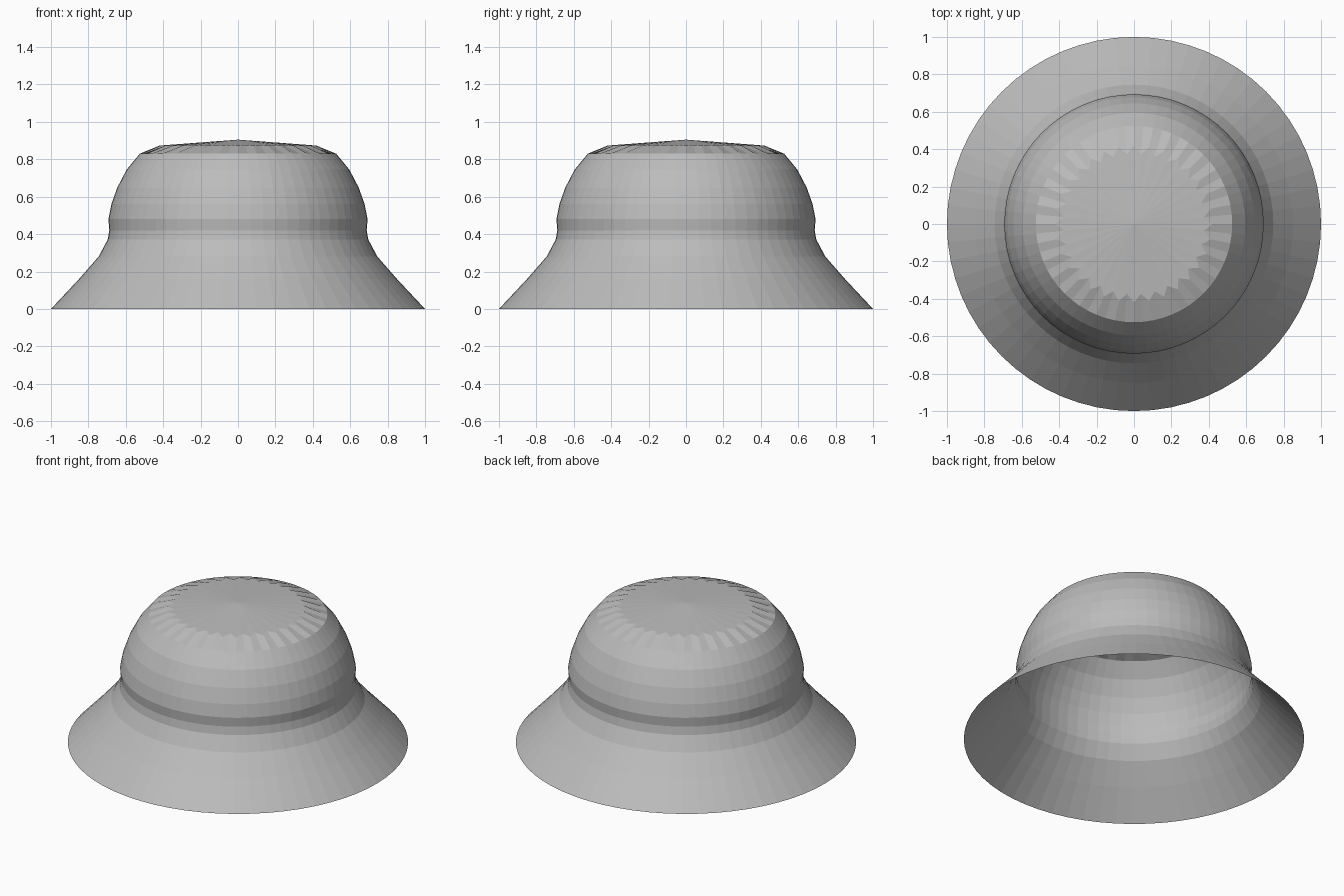
import bpy, bmesh
from math import sin, cos, pi

cube = bpy.data.objects.get("Cube")
if cube:
    bpy.data.objects.remove(cube)

SEGMENTS = 64

# Plain grey felt
felt = bpy.data.materials.new("grey felt")
felt.use_nodes = True
grey = (0.5, 0.5, 0.5, 1)
felt.diffuse_color = grey
felt.node_tree.nodes["Principled BSDF"].inputs["Base Color"].default_value = grey


def ring(bm, radius_height):
    """Add a ring; radius_height gives (radius, z) for each segment index."""
    verts = []
    for i in range(SEGMENTS):
        r, z = radius_height(i)
        a = 2 * pi * i / SEGMENTS - pi / 2
        verts.append(bm.verts.new((r * cos(a), r * sin(a), z)))
    return verts


def bridge(bm, low, high):
    for i in range(SEGMENTS):
        j = (i + 1) % SEGMENTS
        bm.faces.new((low[i], low[j], high[j], high[i]))


def finish(name, bm):
    mesh = bpy.data.meshes.new(name)
    bm.to_mesh(mesh)
    bm.free()
    mesh.materials.append(felt)
    obj = bpy.data.objects.new(name, mesh)
    bpy.context.collection.objects.link(obj)
    return obj


def lathe(name, profile):
    bm = bmesh.new()
    rings = [ring(bm, lambda i, p=p: p) for p in profile]
    for low, high in zip(rings, rings[1:]):
        bridge(bm, low, high)
    return finish(name, bm)


# Flared brim, open underneath
lathe("brim", [(1, 0), (0.85, 0.16), (0.745, 0.28), (0.697, 0.37)])

# Pinched band and rounded crown wall
lathe("crown", [(0.697, 0.37), (0.688, 0.42), (0.693, 0.48), (0.677, 0.56),
                (0.645, 0.65), (0.595, 0.745), (0.525, 0.83)])

# Pleated shoulder closing to a shallow cone
bm = bmesh.new()
shoulder = ring(bm, lambda i: (0.525, 0.83))
pleats = ring(bm, lambda i: (0.42, 0.873) if i % 2 == 0 else (0.375, 0.877))
bridge(bm, shoulder, pleats)
tip = bm.verts.new((0, 0, 0.905))
for i in range(SEGMENTS):
    bm.faces.new((pleats[i], pleats[(i + 1) % SEGMENTS], tip))
finish("crown_top", bm)
